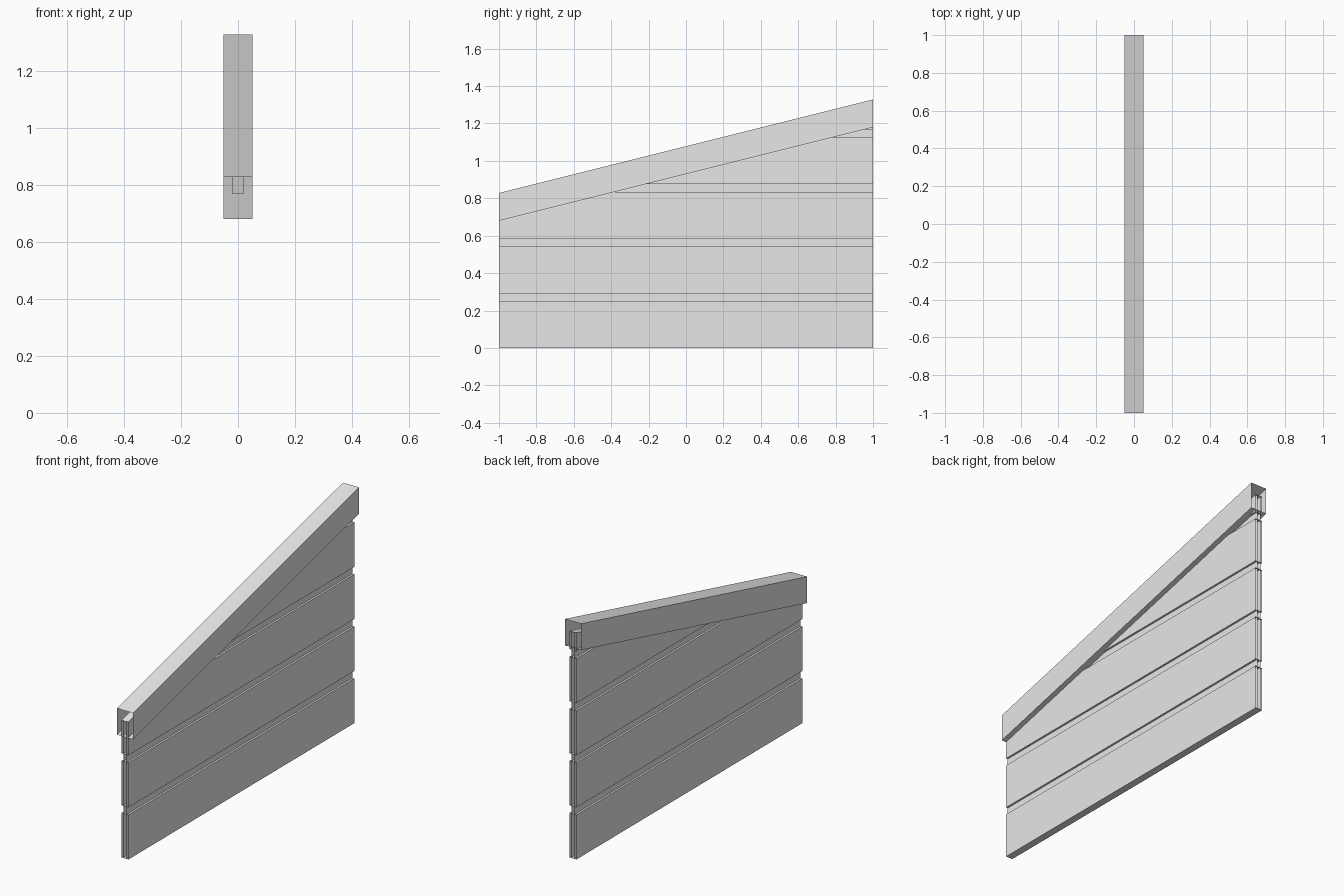
import bpy, bmesh
from mathutils import Vector

cube = bpy.data.objects.get("Cube")
if cube:
    bpy.data.objects.remove(cube, do_unlink=True)

LENGTH = 2.0
SLOPE = 0.25          # rise per unit of depth
BOARD, GAP = 0.25, 0.0417

grey = bpy.data.materials.new("light_grey")
grey.use_nodes = True
colour = (0.8, 0.8, 0.8, 1)
grey.diffuse_color = colour
grey.node_tree.nodes["Principled BSDF"].inputs["Base Color"].default_value = colour


def open_box(name, half_width, low, high, shear=0.0, cut=None):
    """Box along y with open ends; sheared up the slope or cut off below it."""
    bm = bmesh.new()
    bmesh.ops.create_cube(bm, size=1)
    for v in bm.verts:
        v.co.x *= 2 * half_width
        v.co.y *= LENGTH
        v.co.z = (low if v.co.z < 0 else high) + shear * (v.co.y + LENGTH / 2)
    if cut is not None:
        result = bmesh.ops.bisect_plane(
            bm, geom=bm.verts[:] + bm.edges[:] + bm.faces[:],
            plane_co=Vector((0, -LENGTH / 2, cut)),
            plane_no=Vector((0, -SLOPE, 1)).normalized(), clear_outer=True)
        edges = [e for e in result["geom_cut"] if isinstance(e, bmesh.types.BMEdge)]
        if edges:
            bmesh.ops.contextual_create(bm, geom=edges)
    bm.normal_update()
    ends = [f for f in bm.faces if abs(f.normal.y) > 0.99]
    bmesh.ops.delete(bm, geom=ends, context="FACES")
    bmesh.ops.recalc_face_normals(bm, faces=bm.faces[:])
    mesh = bpy.data.meshes.new(name)
    bm.to_mesh(mesh)
    bm.free()
    mesh.materials.append(grey)
    obj = bpy.data.objects.new(name, mesh)
    bpy.context.collection.objects.link(obj)
    return obj


# Horizontal boards, trimmed to the slope
for i in range(5):
    low = i * (BOARD + GAP)
    open_box(f"board_{i + 1}", 0.021, low, low + BOARD, cut=0.77)

# Thin core panel showing in the gaps
open_box("core_panel", 0.01, 0.002, 1.4, cut=0.768)

# Sloping cap rail over the top edge
open_box("cap_rail", 0.05, 0.68, 0.828, shear=SLOPE)
